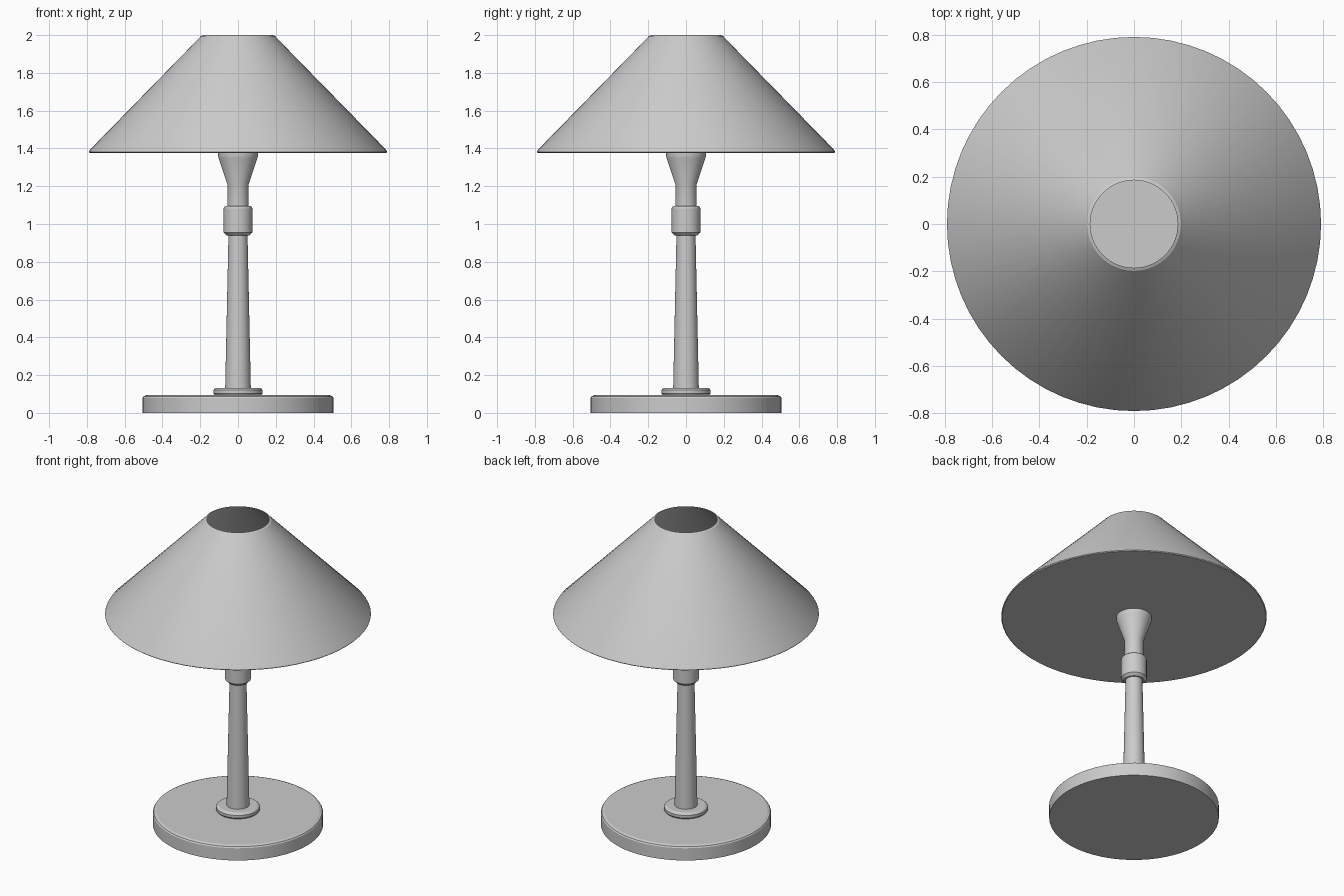
import bpy
import bmesh
import math

if "Cube" in bpy.data.objects:
    bpy.data.objects.remove(bpy.data.objects["Cube"])

SIDES = 64


def lathe(name, profile, cap_bottom=True, cap_top=True):
    """Revolve a list of (radius, z) points, bottom to top, around the z axis."""
    bm = bmesh.new()
    rings = []
    for r, z in profile:
        rings.append([bm.verts.new((r * math.cos(2 * math.pi * i / SIDES),
                                    r * math.sin(2 * math.pi * i / SIDES), z))
                      for i in range(SIDES)])
    for low, high in zip(rings, rings[1:]):
        for i in range(SIDES):
            j = (i + 1) % SIDES
            bm.faces.new((low[i], low[j], high[j], high[i]))
    if cap_bottom:
        bm.faces.new(rings[0][::-1])
    if cap_top:
        bm.faces.new(rings[-1])
    mesh = bpy.data.meshes.new(name)
    bm.to_mesh(mesh)
    bm.free()
    obj = bpy.data.objects.new(name, mesh)
    bpy.context.collection.objects.link(obj)
    bpy.ops.object.select_all(action='DESELECT')
    bpy.context.view_layer.objects.active = obj
    obj.select_set(True)
    bpy.ops.object.shade_smooth_by_angle(angle=math.radians(20))
    return obj


# Round foot with a softened top edge
lathe("base", [(0.505, 0), (0.505, 0.08), (0.50, 0.088), (0.485, 0.094)])

# Small collar where the stem meets the foot
lathe("base_collar", [(0.12, 0.09), (0.13, 0.103), (0.13, 0.12),
                      (0.125, 0.127), (0.115, 0.132)])

# Tapered stem
lathe("stem", [(0.068, 0.125), (0.05, 0.96)])

# Switch ring
lathe("switch_ring", [(0.06, 0.94), (0.076, 0.956), (0.076, 1.082),
                      (0.073, 1.09), (0.065, 1.096)])

# Neck flaring into the lamp holder
lathe("neck", [(0.056, 1.08), (0.056, 1.21), (0.103, 1.35),
               (0.105, 1.36), (0.105, 1.38)])

# Hollow conical shade: closed underneath, open at the top
lathe("shade", [(0.785, 1.377), (0.79, 1.382), (0.785, 1.392),
                (0.207, 1.983), (0.198, 1.994), (0.185, 2.0)], cap_top=False)
